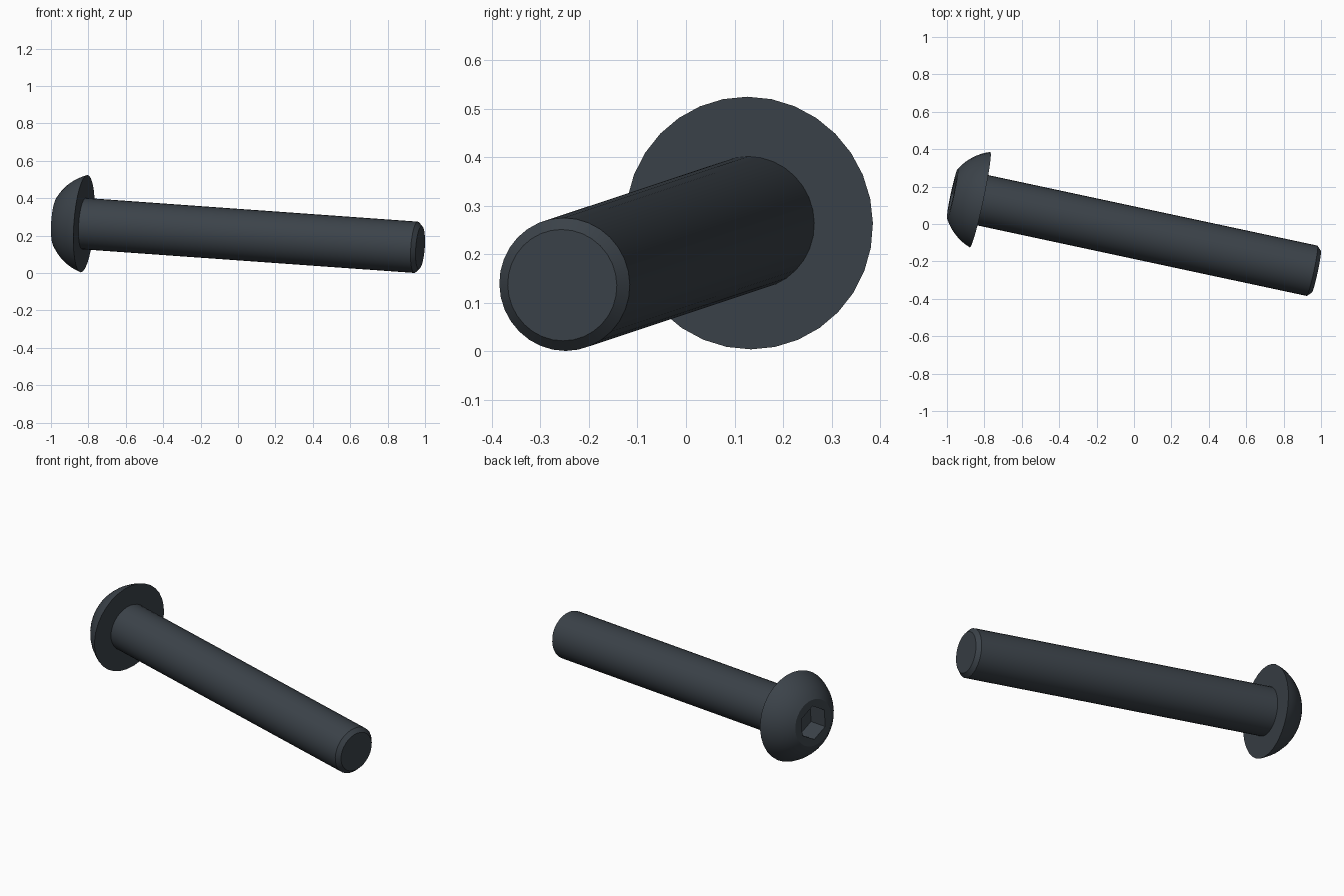
import bpy, bmesh, math
from mathutils import Vector, Matrix

cube = bpy.data.objects.get("Cube")
if cube:
    bpy.data.objects.remove(cube, do_unlink=True)

# Blackened steel
steel = bpy.data.materials.new("blackened_steel")
steel.use_nodes = True
colour = (0.044, 0.055, 0.067, 1)
steel.diffuse_color = colour
steel.node_tree.nodes["Principled BSDF"].inputs["Base Color"].default_value = colour

# The bolt axis runs from the seat under the head to the tip
seat = Vector((-0.823, 0.13, 0.264))
tip = Vector((0.9745, -0.255, 0.136))
axis = tip - seat
length = axis.length
placement = Matrix.Translation(seat) @ axis.to_track_quat('Z', 'Y').to_matrix().to_4x4()


def turned_part(name, profile, sides, start=0.0):
    """Closed solid turned around the bolt axis from (radius, height) pairs."""
    bm = bmesh.new()
    rings = []
    for r, z in profile:
        angles = [start + math.tau * i / sides for i in range(sides)]
        rings.append([bm.verts.new((r * math.cos(a), r * math.sin(a), z)) for a in angles])
    for low, high in zip(rings, rings[1:]):
        for i in range(sides):
            j = (i + 1) % sides
            bm.faces.new((low[i], low[j], high[j], high[i]))
    bm.faces.new(rings[0])
    bm.faces.new(rings[-1])
    bmesh.ops.recalc_face_normals(bm, faces=bm.faces)
    mesh = bpy.data.meshes.new(name)
    bm.to_mesh(mesh)
    bm.free()
    mesh.materials.append(steel)
    obj = bpy.data.objects.new(name, mesh)
    bpy.context.collection.objects.link(obj)
    obj.matrix_world = placement
    return obj


def select(obj):
    bpy.ops.object.select_all(action='DESELECT')
    obj.select_set(True)
    bpy.context.view_layer.objects.active = obj


# Shaft with a chamfered tip
radius, chamfer = 0.1375, 0.0225
shaft = turned_part("shaft", [(radius, -0.01), (radius, length - chamfer),
                              (radius - chamfer, length)], 32)

# Domed head: a spherical zone with a flat top
head_radius, top_radius, head_height = 0.261, 0.136, 0.151
centre = (head_radius**2 - top_radius**2 - head_height**2) / (2 * head_height)
ball = math.hypot(head_radius, centre)
first = math.atan2(centre, head_radius)
last = math.atan2(centre + head_height, top_radius)
steps = 8
dome = []
for i in range(steps + 1):
    a = first + (last - first) * i / steps
    dome.append((ball * math.cos(a), centre - ball * math.sin(a)))
head = turned_part("domed_head", dome, 32)

# Hexagonal socket cut into the head
depth = 0.115
cutter = turned_part("socket_cutter", [(0.099, -head_height - 0.05),
                                       (0.099, depth - head_height)], 6, math.pi / 2)
cutter.hide_render = True
cut = head.modifiers.new("socket", 'BOOLEAN')
cut.operation = 'DIFFERENCE'
cut.solver = 'EXACT'
cut.object = cutter
bpy.context.view_layer.update()
select(head)
bpy.ops.object.modifier_apply(modifier=cut.name)
bpy.data.objects.remove(cutter, do_unlink=True)

# Smooth curved walls, crisp edges
for part in (shaft, head):
    select(part)
    bpy.ops.object.shade_smooth_by_angle(angle=math.radians(30))
